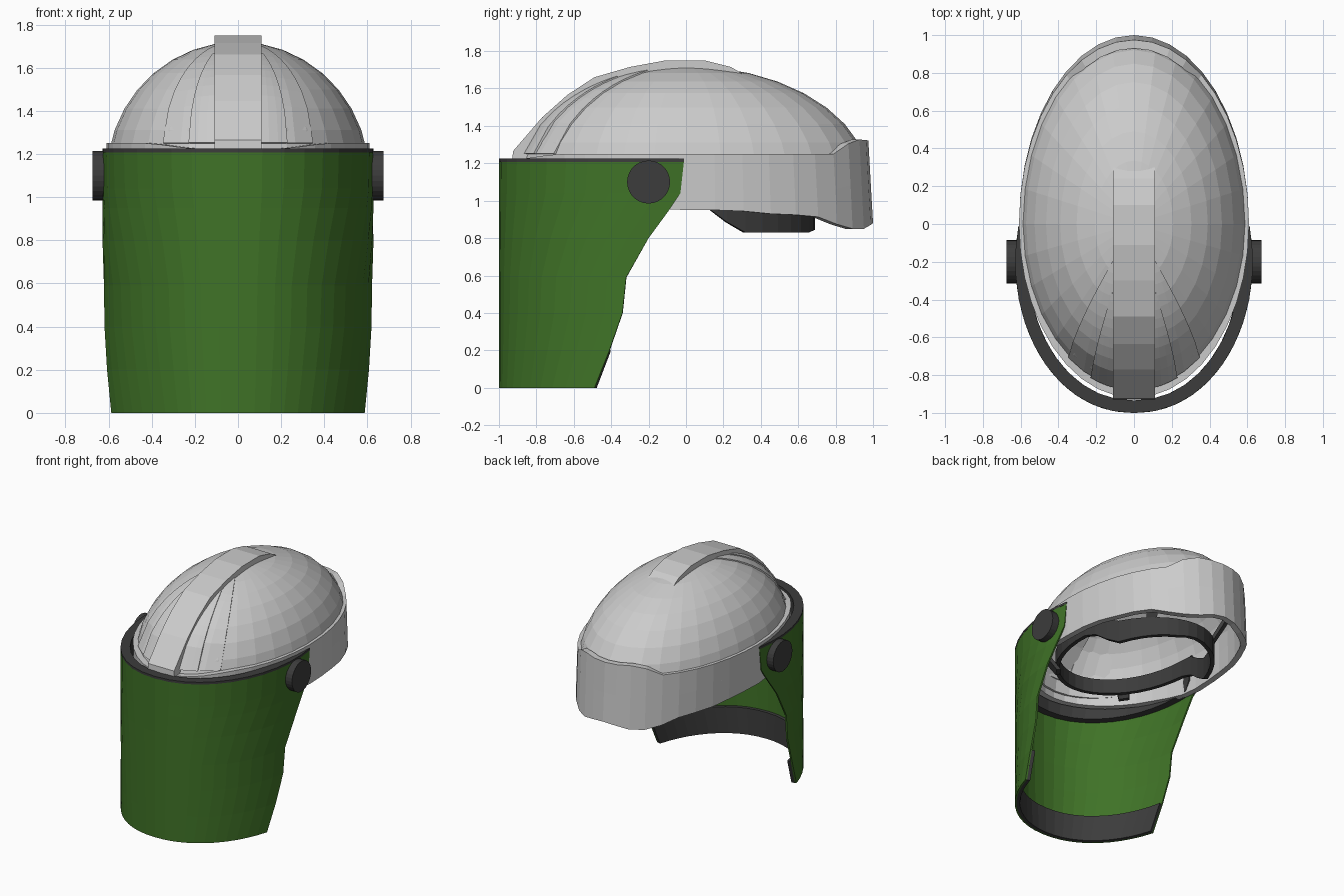
import bpy, bmesh
from math import sin, cos, pi, sqrt, acos, copysign

if "Cube" in bpy.data.objects:
    bpy.data.objects.remove(bpy.data.objects["Cube"])


def material(name, rgb):
    m = bpy.data.materials.new(name)
    m.diffuse_color = (*rgb, 1)
    m.use_nodes = True
    m.node_tree.nodes["Principled BSDF"].inputs["Base Color"].default_value = m.diffuse_color
    return m


GREEN = material("green_shade", (0.05, 0.17, 0.02))
DARK = material("dark_plastic", (0.045, 0.045, 0.045))


def interp(pts, x):
    if x <= pts[0][0]:
        return pts[0][1]
    for (a, p), (b, q) in zip(pts, pts[1:]):
        if x <= b:
            return p + (q - p) * (x - a) / (b - a)
    return pts[-1][1]


def finish(bm, name, mat):
    bmesh.ops.remove_doubles(bm, verts=bm.verts, dist=0.0005)
    bmesh.ops.recalc_face_normals(bm, faces=bm.faces)
    me = bpy.data.meshes.new(name)
    bm.to_mesh(me)
    bm.free()
    ob = bpy.data.objects.new(name, me)
    bpy.context.collection.objects.link(ob)
    if mat:
        me.materials.append(mat)
    return ob


def slab(name, f, nu, nv, mat=None, closed=False):
    """Thick sheet: f(u, v, w) with w=0 on the outer skin and w=1 on the inner."""
    bm = bmesh.new()
    g = [[[bm.verts.new(f(i / nu, j / nv, w)) for j in range(nv + 1)]
          for i in range(nu + 1)] for w in (0, 1)]
    for s in g:
        for i in range(nu):
            for j in range(nv):
                bm.faces.new((s[i][j], s[i + 1][j], s[i + 1][j + 1], s[i][j + 1]))
    a, b = g
    for i in range(nu):
        for j in (0, nv):
            if f(0, j / nv, 0) != f(0.3, j / nv, 0):   # no wall at a pole
                bm.faces.new((a[i][j], a[i + 1][j], b[i + 1][j], b[i][j]))
    if not closed:
        for j in range(nv):
            for i in (0, nu):
                bm.faces.new((a[i][j], a[i][j + 1], b[i][j + 1], b[i][j]))
    return finish(bm, name, mat)


def mirror(ob):
    ob.modifiers.new("mirror", 'MIRROR')


# helmet dome: egg-shaped shell, a little shorter at the front
CZ, AX, AZ, FRONT, BACK = 1.1, 0.608, 0.62, 0.89, 0.98


def dome(u, v, w):
    if v == 0:
        return (0, 0, CZ + AZ - 0.03 * w)
    a, p = 2 * pi * u, v * pi / 2
    ay = BACK if sin(a) > 0 else FRONT
    t = 0.03 * w
    return ((AX - t) * sin(p) * cos(a), (ay - t) * sin(p) * sin(a), CZ + (AZ - t) * cos(p))


slab("helmet_dome", dome, 32, 9, closed=True)

# lower band, rising and dropping into the collar at the back
TOP = [(-0.9, 1.22), (-0.7, 1.25), (0.8, 1.25), (0.9, 1.33), (1, 1.32)]
BOTTOM = [(-0.9, 1.05), (-0.4, 1.0), (-0.1, 0.95), (0.25, 0.95), (0.45, 0.93),
          (0.69, 0.92), (0.87, 0.85), (0.96, 0.85), (1, 0.88)]


def band(u, v, w):
    a = 2 * pi * u
    s = sin(a)
    ay = 0.975 + 0.025 * v if s > 0 else 0.92
    t = 0.045 * w
    y = ay * s
    zt, zb = interp(TOP, y), interp(BOTTOM, y)
    return ((0.609 - t) * cos(a), (ay - t) * s, zt + (zb - zt) * v)


slab("helmet_lower_band", band, 40, 2, closed=True)

# flat raised ridge over the crown
RIDGE = [(-0.93, 1.2), (-0.925, 1.265), (-0.77, 1.445), (-0.635, 1.565), (-0.49, 1.66),
         (-0.3, 1.715), (-0.11, 1.75), (0.1, 1.75), (0.24, 1.715), (0.3, 1.68)]


def ridge(u, v, w):
    y, z = RIDGE[round(u * (len(RIDGE) - 1))]
    k = 1 - 0.1 * w
    return (0.22 * v - 0.11, y * k, CZ + (z - CZ) * k)


slab("crown_ridge", ridge, len(RIDGE) - 1, 1)


# tapering raised panels beside the ridge, in two steps (straight edges from above)
def side_panel(name, x_low, y_high, lift):
    def y_at(x):
        return -FRONT * sqrt(1 - (x / AX) ** 2 - (0.15 / AZ) ** 2)

    def f(u, v, w):
        x_out = x_low + (0.115 - x_low) * v
        x = 0.1 + (x_out - 0.1) * u
        y_low = y_at(0.1 + (x_low - 0.1) * u)
        y = y_low + (y_high - y_low) * v ** 0.8
        z = CZ + AZ * sqrt(max(0, 1 - (x / AX) ** 2 - (y / FRONT) ** 2))
        k = lift - 0.05 * w
        return (x * k, y * k, CZ + (z - CZ) * k)
    mirror(slab(name, f, 3, 9))


side_panel("outer_side_panel", 0.345, -0.2, 1.01)
side_panel("inner_side_panel", 0.225, -0.36, 1.02)

# face shield: wrapped sheet with a shaped rear edge
EDGE = [(0, -0.49), (0.2, -0.41), (0.4, -0.34), (0.59, -0.32), (0.8, -0.2),
        (0.95, -0.09), (1.04, -0.03), (1.22, -0.01)]


def wrap(levels, outer, thick, trim=0.0):
    def f(u, v, w):
        z = levels[round(v * (len(levels) - 1))]
        end = acos((-0.2 - interp(EDGE, z) + trim) / 0.8)
        p = end * (2 * u - 1)
        t = outer + thick * w
        sx = copysign(abs(sin(p)) ** 0.95, p)
        return ((0.628 - t) * sx, -0.2 - (0.8 - t) * cos(p), z)
    return f


levels = [z for z, _ in EDGE]
slab("face_shield", wrap(levels, 0, 0.012), 22, len(levels) - 1, GREEN)
slab("shield_top_frame", wrap([0.97, 1.04, 1.21], 0.011, 0.055, 0.015), 22, 2, DARK)
slab("shield_top_lip", wrap([1.208, 1.225], -0.001, 0.067), 22, 1, DARK)
slab("shield_bottom_trim", wrap([0.0, 0.2], 0.011, 0.025), 22, 1, DARK)

# pivot knobs
bm = bmesh.new()
bmesh.ops.create_cone(bm, cap_ends=True, segments=28, radius1=0.115, radius2=0.115, depth=0.08)
for v in bm.verts:
    x, y, z = v.co
    v.co = (0.635 + z, -0.2 + x, 1.1 + y)
mirror(finish(bm, "pivot_knob", DARK))

# inner headband dropping to a nape pad
HB_BOTTOM = [(-0.65, 1.03), (0.0, 1.0), (0.15, 0.95), (0.28, 0.83), (0.66, 0.83), (0.7, 0.85)]
HB_TOP = [(-0.65, 1.14), (0.1, 1.12), (0.3, 1.0), (0.7, 0.96)]


def headband(u, v, w):
    a = 2 * pi * u
    y = 0.68 * sin(a) + 0.01
    zb, zt = interp(HB_BOTTOM, y), interp(HB_TOP, y)
    t = 0.03 * w
    return ((0.46 - t) * cos(a), (0.68 - t) * sin(a) + 0.01, zb + (zt - zb) * v)


slab("headband", headband, 40, 1, DARK, closed=True)


# clips hanging the headband from the shell
def clip(name, angle):
    def f(u, v, w):
        a = angle + (u - 0.5) * 0.14
        r = 1.0 + 0.26 * v
        t = 0.03 * w
        return ((0.45 * r - t) * cos(a), (0.67 * r - t) * sin(a), 0.97 + 0.22 * v)
    mirror(slab(name, f, 1, 2, DARK))


for name, angle in (("rear_clip", 0.9), ("front_clip", -0.8)):
    clip(name, angle)
